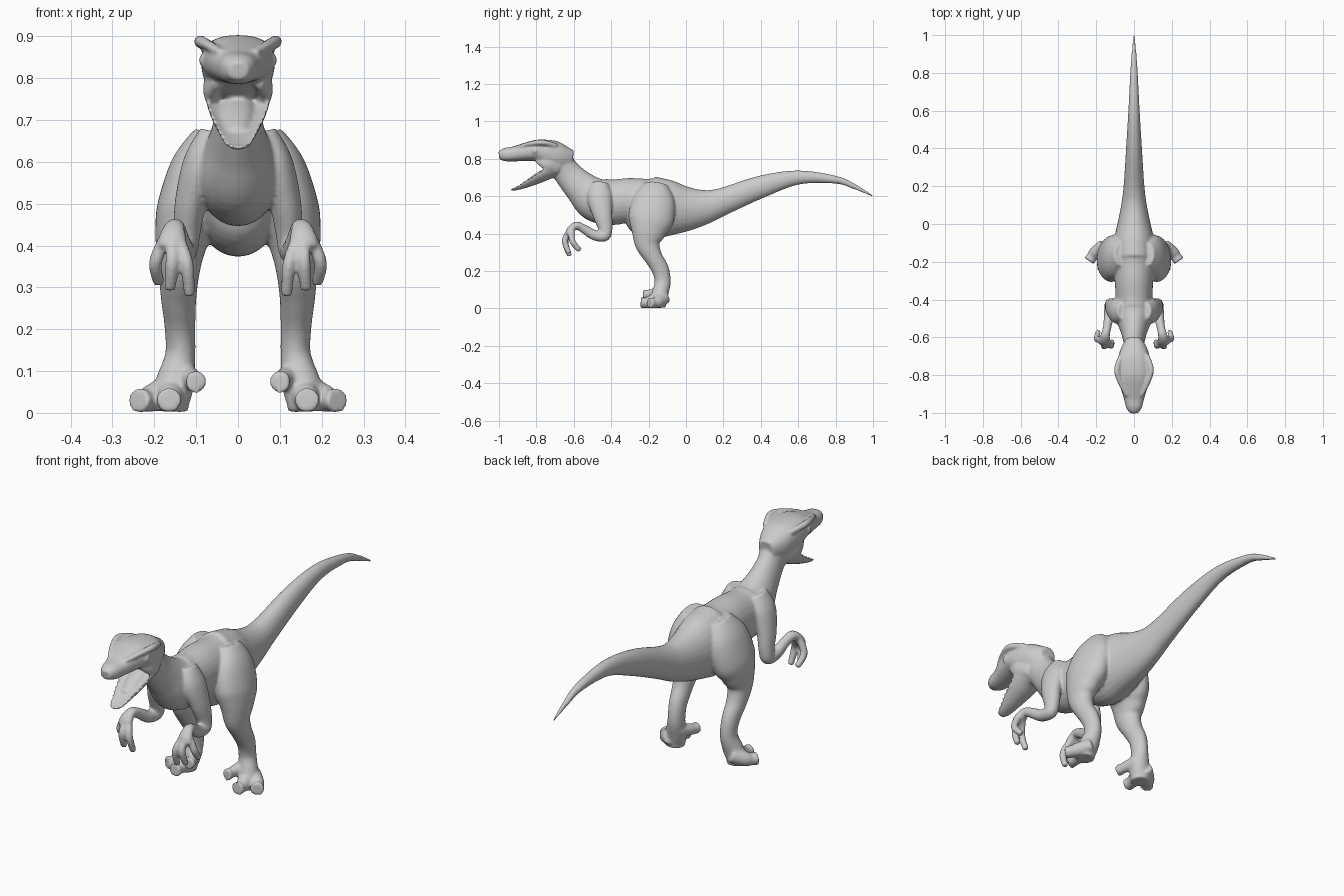
import bpy, bmesh, math
from mathutils import Vector, Matrix

bm = bmesh.new()


def spline(pts, steps):
    """Catmull-Rom through tuples of any length."""
    out = []
    n = len(pts)
    for i in range(n - 1):
        p0, p1, p2, p3 = (pts[max(0, min(n - 1, i + k))] for k in (-1, 0, 1, 2))
        for s in range(steps):
            t = s / steps
            out.append([0.5 * (2 * b + (c - a) * t + (2 * a - 5 * b + 4 * c - d) * t * t
                               + (3 * b - a - 3 * c + d) * t ** 3)
                        for a, b, c, d in zip(p0, p1, p2, p3)])
    out.append(list(pts[-1]))
    return out


def loft(pts, mirror=False, top=1.0, bottom=1.0, power=1.0, steps=6, sides=28):
    """Tube through (x, y, z, side radius, other radius); top/bottom reshape half of the section."""
    for sx in ((1, -1) if mirror else (1,)):
        path = spline(pts, steps)
        pos = [Vector((p[0] * sx, p[1], p[2])) for p in path]
        rings = []
        for i, p in enumerate(path):
            t = (pos[min(i + 1, len(pos) - 1)] - pos[max(i - 1, 0)]).normalized()
            side = Vector((1, 0, 0))
            side = (side - t * side.dot(t)).normalized()
            up = t.cross(side)
            ring = []
            for k in range(sides):
                a = 2 * math.pi * k / sides
                c, s = math.cos(a), math.sin(a)
                c = math.copysign(abs(c) ** power, c)
                s = math.copysign(abs(s) ** power, s) * (top if s > 0 else bottom)
                ring.append(bm.verts.new(pos[i] + side * c * max(p[3], .003) + up * s * max(p[4], .003)))
            rings.append(ring)
        for a, b in zip(rings, rings[1:]):
            for k in range(sides):
                j = (k + 1) % sides
                bm.faces.new((a[k], a[j], b[j], b[k]))
        bm.faces.new(rings[0][::-1])
        bm.faces.new(rings[-1])


def mid(pts):
    return [(0, *p) for p in pts]


# tail, torso and neck
loft(mid([(1.0, .60, .004, .005), (.9, .652, .013, .014), (.8, .688, .02, .021), (.6, .70, .03, .038),
          (.4, .65, .042, .06), (.2, .573, .055, .073), (.1, .543, .068, .093), (0, .533, .088, .122),
          (-.1, .537, .11, .153), (-.2, .542, .115, .165), (-.3, .575, .102, .123),
          (-.4, .568, .098, .122), (-.485, .585, .098, .118), (-.565, .65, .07, .09),
          (-.63, .718, .055, .075), (-.68, .785, .06, .07), (-.73, .82, .06, .06)]))
# skull and upper jaw
loft(mid([(-.605, .80, .04, .045), (-.66, .808, .07, .066), (-.72, .825, .085, .075),
          (-.79, .843, .088, .06), (-.86, .836, .073, .049), (-.92, .826, .055, .04),
          (-.97, .822, .042, .035), (-1.0, .818, .024, .021)]), power=.85)
# lower jaw with hollow top
loft(mid([(-.67, .79, .06, .09), (-.74, .762, .077, .072), (-.80, .727, .07, .062),
          (-.87, .682, .05, .042), (-.92, .65, .034, .022), (-.94, .642, .018, .012)]), top=-.4)
# tongue
loft(mid([(-.70, .75, .035, .02), (-.78, .715, .035, .018), (-.85, .673, .022, .012)]))
# brow ridges
loft([(.04, -.91, .862, .01, .008), (.076, -.83, .882, .014, .012), (.09, -.765, .887, .015, .015),
      (.066, -.69, .87, .012, .012)], True)
# cheeks joining the jaws
loft([(.05, -.80, .79, .012, .012), (.066, -.745, .775, .018, .035), (.045, -.68, .755, .02, .04)], True)
# eyes
for sx in (1, -1):
    bmesh.ops.create_uvsphere(bm, u_segments=20, v_segments=12, radius=.021,
                              matrix=Matrix.Translation((sx * .073, -.805, .843)))
# legs
loft([(.072, -.16, .665, .035, .06), (.10, -.17, .585, .062, .11), (.12, -.187, .48, .075, .122),
      (.135, -.2, .41, .063, .094), (.14, -.205, .345, .05, .068), (.142, -.178, .28, .043, .05),
      (.139, -.138, .21, .037, .046), (.138, -.125, .14, .036, .043), (.15, -.14, .075, .046, .044),
      (.16, -.15, .035, .046, .044), (.162, -.15, .004, .042, .042)], True)
# toes: outer, middle, raised inner
loft([(.16, -.11, .06, .03, .035), (.205, -.15, .036, .032, .033), (.222, -.172, .03, .028, .027),
      (.238, -.195, .03, .031, .03)], True)
loft([(.155, -.13, .06, .035, .035), (.163, -.19, .036, .031, .033), (.165, -.215, .03, .027, .027),
      (.165, -.242, .031, .03, .03)], True)
loft([(.13, -.13, .09, .03, .03), (.11, -.18, .08, .024, .026), (.103, -.205, .075, .022, .024),
      (.1, -.228, .075, .026, .028)], True)
# arms down to the knuckles
loft([(.062, -.46, .67, .03, .045), (.088, -.462, .60, .042, .066), (.112, -.448, .51, .038, .054),
      (.122, -.432, .435, .033, .04), (.127, -.435, .388, .03, .03), (.133, -.49, .392, .027, .028),
      (.142, -.545, .425, .022, .024), (.151, -.585, .443, .024, .021), (.156, -.618, .42, .032, .02),
      (.157, -.63, .395, .034, .016)], True)
# fingers: outer, middle, inner
for knuckle, joint, tip in (((.172, -.61, .42), (.197, -.608, .36), (.189, -.567, .31)),
                            ((.157, -.625, .41), (.158, -.648, .36), (.163, -.625, .295)),
                            ((.14, -.62, .41), (.122, -.645, .355), (.116, -.622, .28))):
    loft([(*knuckle, .016, .016), (*joint, .016, .017), (*tip, .014, .014)], True, sides=16)

# fuse everything into one smooth skin
bmesh.ops.recalc_face_normals(bm, faces=bm.faces)
mesh = bpy.data.meshes.new("dinosaur_body")
bm.to_mesh(mesh)
bm.free()
body = bpy.data.objects.new("dinosaur_body", mesh)
bpy.context.collection.objects.link(body)
skin = body.modifiers.new("skin", 'REMESH')
skin.mode = 'VOXEL'
skin.voxel_size = .006
skin.use_smooth_shade = True
soft = body.modifiers.new("soften", 'SMOOTH')
soft.factor = .5
soft.iterations = 6
